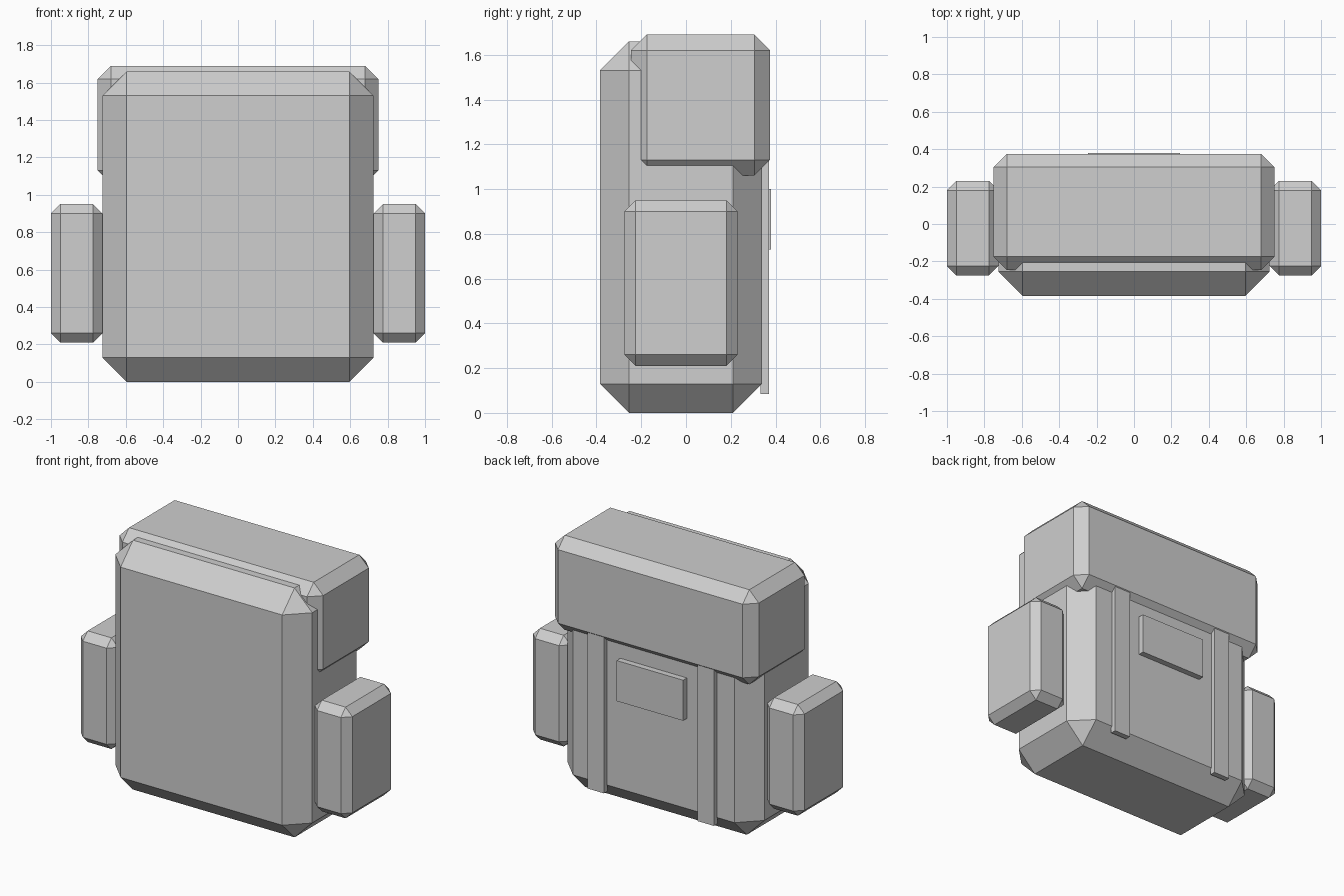
import bpy, bmesh

if "Cube" in bpy.data.objects:
    bpy.data.objects.remove(bpy.data.objects["Cube"])

grey = bpy.data.materials.new("plain grey")
grey.diffuse_color = (0.62, 0.62, 0.62, 1.0)
grey.use_nodes = True
grey.node_tree.nodes["Principled BSDF"].inputs["Base Color"].default_value = grey.diffuse_color


def box(name, lo, hi, chamfer=0.0):
    """Flat-shaded box between two corners, with optional chamfered edges."""
    bm = bmesh.new()
    bmesh.ops.create_cube(bm, size=1.0)
    for v in bm.verts:
        for i in range(3):
            v.co[i] = lo[i] if v.co[i] < 0 else hi[i]
    if chamfer:
        bmesh.ops.bevel(bm, geom=bm.edges[:], offset=chamfer,
                        offset_type='OFFSET', segments=1, affect='EDGES')
    bmesh.ops.recalc_face_normals(bm, faces=bm.faces[:])
    mesh = bpy.data.meshes.new(name)
    bm.to_mesh(mesh)
    bm.free()
    mesh.materials.append(grey)
    obj = bpy.data.objects.new(name, mesh)
    bpy.context.collection.objects.link(obj)
    return obj


def mirrored(name, lo, hi, chamfer=0.0):
    """A box on the right and its mirror on the left."""
    box("right_" + name, lo, hi, chamfer)
    box("left_" + name, (-hi[0], lo[1], lo[2]), (-lo[0], hi[1], hi[2]), chamfer)


# Main bag body and the bulky roll across its upper back
box("body", (-0.725, -0.385, 0.0), (0.725, 0.34, 1.66), 0.13)
box("top_roll", (-0.75, -0.245, 1.06), (0.75, 0.375, 1.69), 0.07)

# Side pockets
mirrored("pocket", (0.725, -0.275, 0.21), (1.0, 0.23, 0.95), 0.05)

# Vertical straps and the patch between them on the back face
mirrored("strap", (0.345, 0.333, 0.085), (0.465, 0.37, 1.15))
box("patch", (-0.245, 0.333, 0.73), (0.245, 0.38, 1.0))
